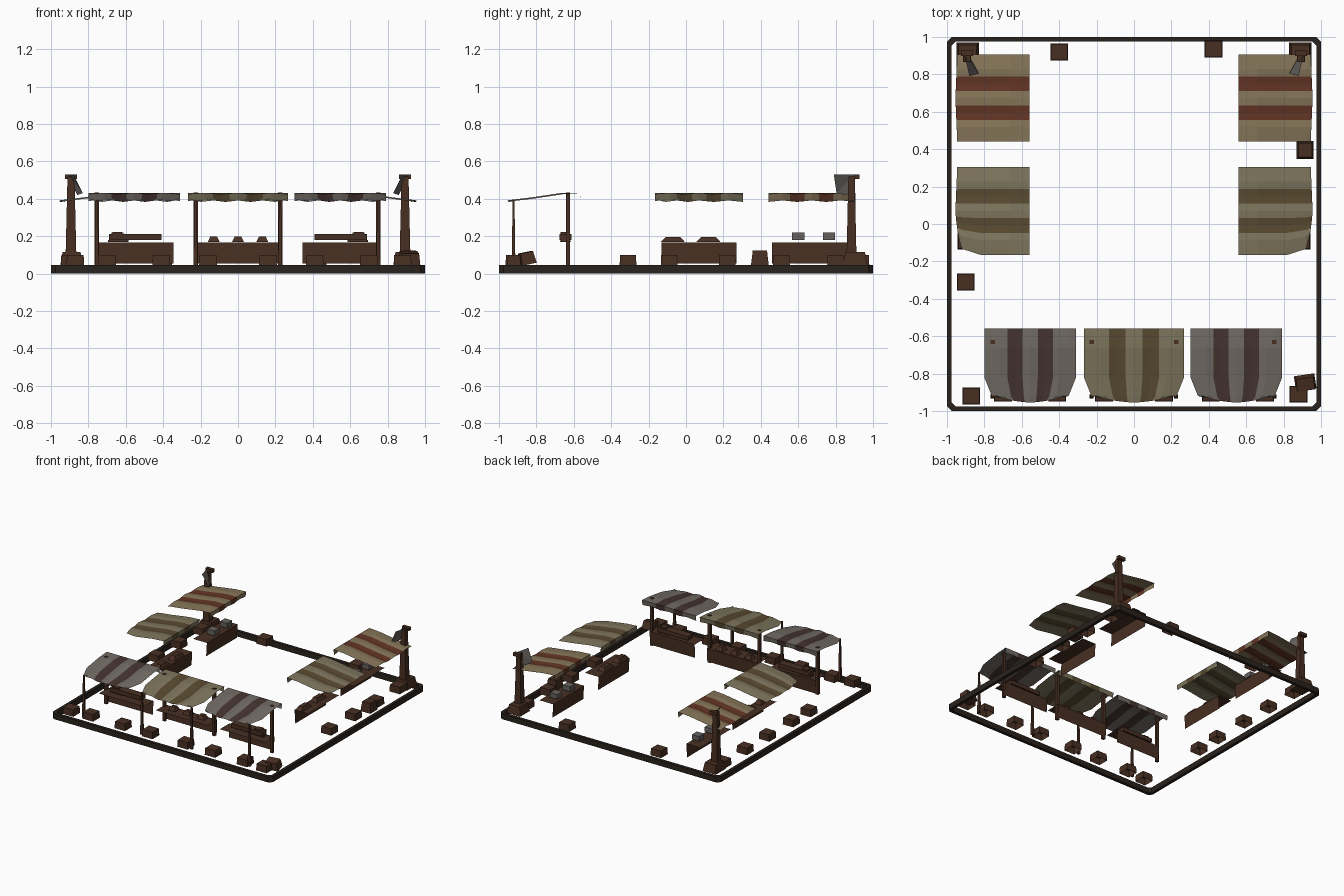
import bpy, bmesh, math
from mathutils import Matrix, Vector

if "Cube" in bpy.data.objects:
    bpy.data.objects.remove(bpy.data.objects["Cube"])

def mat(name, c):
    m = bpy.data.materials.new(name)
    m.diffuse_color = (*c, 1)
    m.use_nodes = True
    m.node_tree.nodes["Principled BSDF"].inputs["Base Color"].default_value = m.diffuse_color
    return m

WOOD = mat("dark_wood", (.065, .028, .016))
FRAME = mat("frame_wood", (.022, .016, .012))
GREY = mat("grey_goods", (.13, .12, .11))
TAN = mat("tan_cloth", (.24, .18, .10))
RED = mat("red_cloth", (.12, .035, .018))
KHAKI = mat("khaki_cloth", (.21, .18, .11))
OLIVE = mat("olive_cloth", (.10, .07, .03))
ASH = mat("ash_cloth", (.17, .15, .13))
PLUM = mat("plum_cloth", (.06, .035, .03))

# each market side maps (along, outward, up) to world space
SIDES = {
    "front": lambda s, d, z: (s, -d, z),
    "right": lambda s, d, z: (d, s, z),
    "left": lambda s, d, z: (-d, s, z),
}

def mesh(name, verts, faces, mats, idx=None, recalc=True):
    me = bpy.data.meshes.new(name)
    me.from_pydata([tuple(v) for v in verts], [], faces)
    for m in mats:
        me.materials.append(m)
    if idx:
        for p, i in zip(me.polygons, idx):
            p.material_index = i
    if recalc:
        bm = bmesh.new()
        bm.from_mesh(me)
        bmesh.ops.recalc_face_normals(bm, faces=bm.faces)
        bm.to_mesh(me)
        bm.free()
    ob = bpy.data.objects.new(name, me)
    bpy.context.collection.objects.link(ob)
    return ob

def block(name, c, size, top=1.0, m=WOOD, yaw=0, roll=0, bottom=True):
    """tapered box standing on point c"""
    w, l, h = size
    rot = Matrix.Rotation(yaw, 3, 'Z') @ Matrix.Rotation(roll, 3, 'X')
    vs = []
    for z, k in ((0, 1), (h, top)):
        for a, b in ((-1, -1), (1, -1), (1, 1), (-1, 1)):
            vs.append(Vector(c) + rot @ Vector((a * w / 2 * k, b * l / 2 * k, z)))
    fs = [(4, 5, 6, 7)] + [(i, (i + 1) % 4, (i + 1) % 4 + 4, i + 4) for i in range(4)]
    if bottom:
        fs.append((3, 2, 1, 0))
    return mesh(name, vs, fs, [m])

def crate(x, y, **k):
    block("crate", (x, y, .045), (.095, .09, .055), top=.94, bottom=False, **k)

def awning(side, c, w, light, dark, taper=(1, 1)):
    """sagging striped cloth with an inner valance and tapered outer flap"""
    f = SIDES[side]
    n = 12
    rows = [(.565, .392), (.56, .431), (.66, .428), (.74, .416), (.82, .404), (.92, .392), (.945, .387)]
    vs, fs, idx = [], [], []
    for r, (d, z) in enumerate(rows):
        for i in range(n + 1):
            t = i / n * 2 - 1
            k = taper[0] if t < 0 else taper[1]
            pull = (0, 0, 0, 0, 0, .04, .07)[r] * k
            s = t * (w / 2 - pull)
            dd = d + (.01 * (1 - abs(t)) if r == 6 else 0) - (.02 * t * t * k if r == 6 else 0)
            wave = .004 * math.cos(t * math.pi * 3) if r != 1 else 0
            vs.append(f(c + s, dd, z + wave))
    for r in range(len(rows) - 1):
        for i in range(n):
            a = r * (n + 1) + i
            fs.append((a, a + 1, a + n + 2, a + n + 1))
            idx.append(1 if i in (3, 4, 7, 8) else 0)
    mesh("awning_cloth", vs, fs, [light, dark], idx)

def table(side, c, w):
    """counter top with a panel on the customer side"""
    f = SIDES[side]
    a, b = c - w / 2, c + w / 2
    vs = [f(s, d, z) for d, z in ((.612, .055), (.605, .166), (.73, .166)) for s in (a, b)]
    mesh("counter", vs, [(0, 1, 3, 2), (2, 3, 5, 4)], [WOOD])

def goods(side, s, w, depth, h, top=1.0, d=.645, m=WOOD, z=.168):
    x, y, zz = SIDES[side](s, d, z)
    size = (w, depth, h) if side == "front" else (depth, w, h)
    block("goods", (x, y, zz), size, top, m)

# square kerb with clipped corners
ring = []
for r, ch in ((1.0, .025), (.975, .02)):
    pts = []
    for q in range(4):
        R = Matrix.Rotation(q * math.pi / 2, 3, 'Z')
        pts += [R @ Vector((r, -r + ch, 0)), R @ Vector((r, r - ch, 0))]
    ring.append(pts)
vs = [p + Vector((0, 0, z)) for z in (0, .045) for pts in ring for p in pts]
fs = []
for i in range(8):
    j = (i + 1) % 8
    fs += [(i, j, j + 16, i + 16), (i + 8, i + 24, j + 24, j + 8),
           (i + 16, j + 16, j + 24, i + 24), (i, i + 8, j + 8, j)]
mesh("kerb", vs, fs, [FRAME])

# front row of three stalls
for c, w, light, dark in ((-.555, .49, ASH, PLUM), (0, .535, KHAKI, OLIVE), (.547, .49, ASH, PLUM)):
    awning("front", c, w, light, dark)
for c, w in ((-.55, .41), (0, .47), (.55, .41)):
    table("front", c, w)
for x in (-.755, -.227, .225, .75):
    block("back_post", (x, -.63, .045), (.024, .022, .388))
    block("front_post", (x, -.922, .045), (.022, .02, .345), top=.5)

# goods on the front counters
for sx in (-1, 1):
    goods("front", sx * .55, .28, .065, .032, z=.18)
    goods("front", sx * .645, .05, .05, .01, z=.212)
    goods("front", sx * .64, .11, .04, .012)
for x in (-.13, 0, .13):
    goods("front", x, .065, .06, .03, top=.55)

# side rows: two stalls each
for side in ("left", "right"):
    awning(side, .6725, .465, TAN, RED, (0, 0))
    awning(side, .07, .47, KHAKI, OLIVE, (.8, 0))
    table(side, .66, .40)
    table(side, .07, .40)
    for y in (.6, .765):
        goods(side, y, .065, .065, .04, m=GREY, z=.18)
    for y in (-.07, .12):
        goods(side, y, .13, .06, .028, top=.6)

# crates behind the stalls
for x in (.16, .41, .70):
    for s in (-1, 1):
        crate(s * x, -.905)
for y in (-.09, .22, .51, .80):
    for s in (-1, 1):
        crate(s * .895, y)

# loose crates
crate(-.4, .92)
crate(.425, .935)
block("crate", (.915, .395, .045), (.09, .095, .078), top=.8)
crate(-.9, -.31)
crate(-.87, -.92)
crate(.88, -.91)
block("tipped_crate", (.915, -.845, .05), (.11, .08, .065), top=.85, yaw=.15, roll=.2)

# corner posts with hanging pennants
for s in (-1, 1):
    block("post_foot", (s * .89, .905, .045), (.12, .13, .07), top=.8)
    block("corner_post", (s * .893, .885, .045), (.06, .055, .475), top=.62)
    block("post_cap", (s * .893, .912, .505), (.065, .03, .025))
    pts = [(.905, .90, .53), (.88, .79, .53), (.83, .805, .43), (.86, .86, .42), (.88, .90, .46)]
    mesh("pennant", [(s * x, y, z) for x, y, z in pts], [(0, 1, 2), (0, 2, 3), (0, 3, 4)], [GREY])
